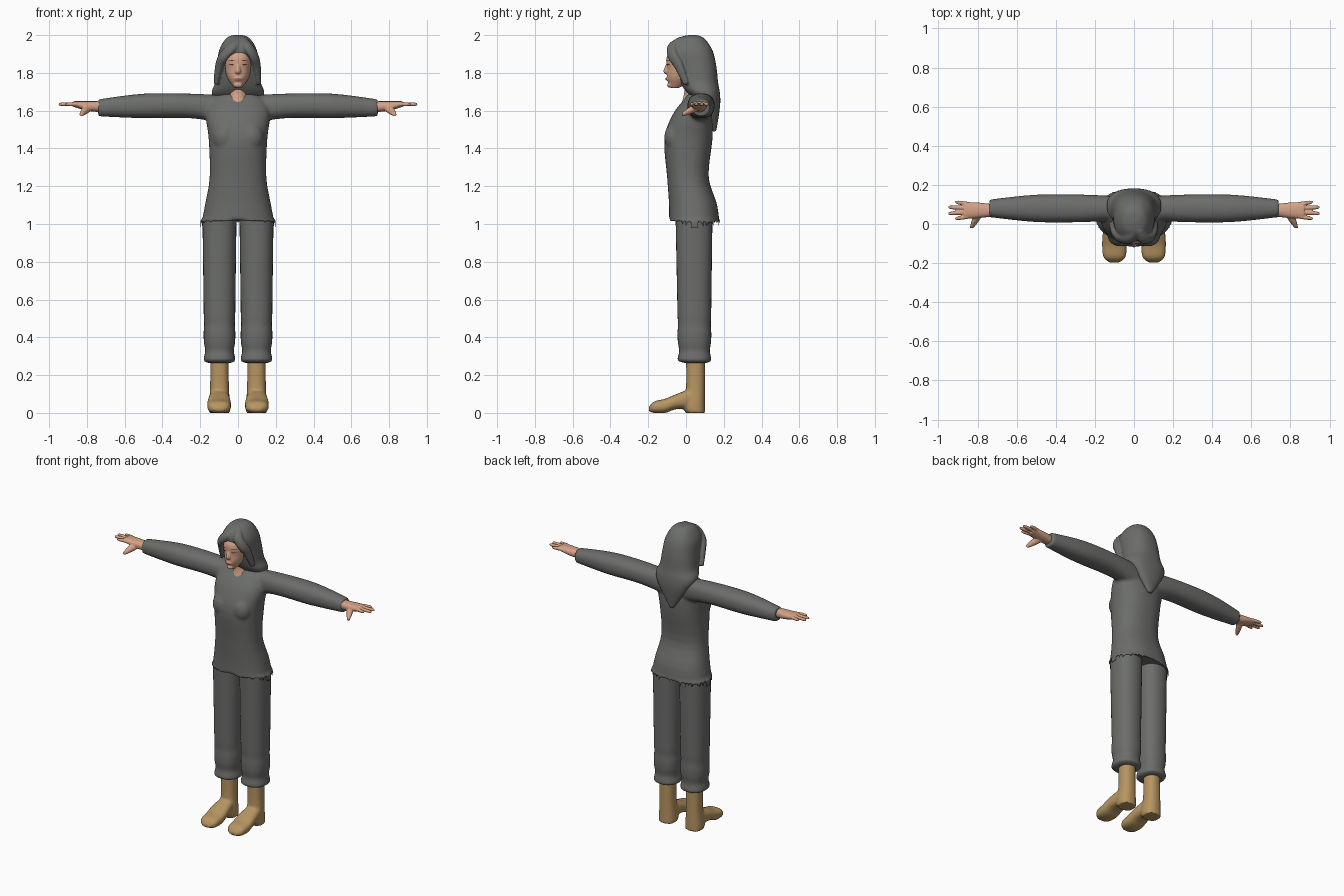
import bpy, bmesh, math
from mathutils import Vector, Matrix
from mathutils.bvhtree import BVHTree

default_cube = bpy.data.objects.get("Cube")
if default_cube:
    bpy.data.objects.remove(default_cube, do_unlink=True)


def material(name, red, green, blue):
    mat = bpy.data.materials.new(name)
    mat.use_nodes = True
    colour = (red, green, blue, 1)
    mat.diffuse_color = colour
    shader = next(n for n in mat.node_tree.nodes if n.type == 'BSDF_PRINCIPLED')
    shader.inputs["Base Color"].default_value = colour
    shader.inputs["Roughness"].default_value = 0.8
    return mat


charcoal = material("charcoal cloth and hair", .15, .155, .147)
skin = material("skin", .66, .36, .24)
tan = material("tan leather", .47, .3, .12)
rose = material("lip rose", .42, .16, .12)
dark = material("dark brown", .06, .04, .035)


def smooth_rows(rows, steps=4):
    """Catmull-Rom interpolation between neighbouring rows."""
    rows = [Vector(row) for row in rows]
    last = len(rows) - 1
    result = []
    for i in range(last):
        start, end = rows[i], rows[i + 1]
        leave = (end - rows[max(i - 1, 0)]) / 2
        arrive = (rows[min(i + 2, last)] - start) / 2
        for k in range(steps):
            t = k / steps
            ease = t * t * (3 - 2 * t)
            result.append(start.lerp(end, ease) + leave * (t * (1 - t) ** 2)
                          - arrive * (t * t * (1 - t)))
    return result + [rows[last]]


def skin_rings(bm, rings):
    """Bridge rings of points, cap both ends and return the first cap."""
    loops = [[bm.verts.new(point) for point in ring] for ring in rings]
    for lower, upper in zip(loops, loops[1:]):
        for i in range(len(lower)):
            bm.faces.new((lower[i - 1], lower[i], upper[i], upper[i - 1]))
    bm.faces.new(loops[-1])
    return bm.faces.new(loops[0])


def loft(bm, rows, along='z', middle=0, lean=0, power=2.3, sides=32):
    """Each row: position along the axis, half width, low edge, high edge."""
    rings = []
    for t, half, low, high in smooth_rows(rows):
        ring = []
        for i in range(sides):
            angle = math.tau * i / sides
            c, s = math.cos(angle), math.sin(angle)
            a = middle + lean * t + half * math.copysign(abs(c) ** (2 / power), c)
            b = (low + high) / 2 + (high - low) / 2 * math.copysign(abs(s) ** (2 / power), s)
            ring.append({'x': (t, a, b), 'y': (a, t, b), 'z': (a, b, t)}[along])
        rings.append(ring)
    return skin_rings(bm, rings)


def hair_lock(bm, rows, sides=16):
    """Flattened strand lying on the head; each row: x, y, z, half width."""
    rows = smooth_rows(rows)
    head_centre = Vector((0, .03, 1.84))
    rings = []
    for i, row in enumerate(rows):
        point = row.to_3d() if len(row) == 3 else Vector(row[:3])
        ahead = rows[min(i + 1, len(rows) - 1)] - rows[max(i - 1, 0)]
        tangent = Vector(ahead[:3])
        side = tangent.cross(point - head_centre).normalized()
        outward = side.cross(tangent).normalized()
        angles = [math.tau * k / sides for k in range(sides)]
        rings.append([point + row[3] * (side * math.cos(angle) + outward * .65 * math.sin(angle))
                      for angle in angles])
    skin_rings(bm, rings)


def blob(bm, centre, size):
    matrix = Matrix.Translation(centre) @ Matrix.Diagonal((*size, 1))
    bmesh.ops.create_uvsphere(bm, u_segments=24, v_segments=14, radius=1, matrix=matrix)


def mirror(bm):
    geometry = bm.verts[:] + bm.edges[:] + bm.faces[:]
    for item in bmesh.ops.duplicate(bm, geom=geometry)["geom"]:
        if isinstance(item, bmesh.types.BMVert):
            item.co.x *= -1


def finish(name, bm, mat, voxel=0, softness=3):
    """Make the object; a voxel size fuses overlapping pieces into one surface."""
    bmesh.ops.recalc_face_normals(bm, faces=bm.faces[:])
    for face in bm.faces:
        face.smooth = True
    mesh = bpy.data.meshes.new(name)
    bm.to_mesh(mesh)
    bm.free()
    mesh.materials.append(mat)
    obj = bpy.data.objects.new(name, mesh)
    bpy.context.scene.collection.objects.link(obj)
    if voxel:
        fuse = obj.modifiers.new("fuse", 'REMESH')
        fuse.mode, fuse.voxel_size, fuse.use_smooth_shade = 'VOXEL', voxel, True
        soften = obj.modifiers.new("soften", 'SMOOTH')
        soften.factor, soften.iterations = .5, softness


# Tunic: sleeves, bust and body fused, with a hollow hem
bm = bmesh.new()
loft(bm, [(.06, .06, 1.53, 1.68), (.25, .07, 1.56, 1.69), (.5, .07, 1.56, 1.69),
          (.74, .045, 1.57, 1.66)], along='x', middle=.08)
blob(bm, (.07, -.06, 1.46), (.065, .055, .075))
mirror(bm)
hem = loft(bm, [(.97, .2, -.09, .18), (1.1, .175, -.09, .165), (1.25, .15, -.1, .12),
                (1.45, .155, -.115, .14), (1.58, .17, -.07, .14),
                (1.66, .14, -.01, .13), (1.69, .08, .01, .12)], sides=48)
bmesh.ops.inset_individual(bm, faces=[hem], thickness=.02)
bmesh.ops.translate(bm, verts=hem.verts[:], vec=(0, 0, .05))
finish("tunic", bm, charcoal, voxel=.009, softness=4)

# Trousers: straight legs with folds gathering towards the cuff
bm = bmesh.new()
leg = []
for k in range(17):
    t = k / 16
    fold = .006 * math.sin(k * 2) * max(0, t * 3 - 2)
    leg.append((1.03 - .75 * t, .09 - .01 * t + fold, .015 * t - .055 - fold, .14 - .01 * t + fold))
leg.append((.265, .06, -.01, .11))
loft(bm, leg, middle=.098)
mirror(bm)
finish("trousers", bm, charcoal)

# Boots: shaft with heel, and a foot with a raised arch
bm = bmesh.new()
loft(bm, [(.3, .048, 0, .1), (.13, .05, 0, .1), (.04, .057, -.02, .1), (0, .055, 0, .1)], middle=.098)
loft(bm, [(.03, .05, .02, .13), (-.05, .06, .02, .1), (-.11, .063, 0, .075),
          (-.17, .056, 0, .06), (-.197, .025, .01, .03)], along='y', middle=.1, power=2.6)
mirror(bm)
finish("boots", bm, tan, voxel=.007)

# Hands: palm, four fanned fingers and a thumb
bm = bmesh.new()
loft(bm, [(.71, .03, 1.59, 1.65), (.8, .04, 1.6, 1.65), (.87, .042, 1.62, 1.65)], along='x', middle=.07)
for k, tip in enumerate((.915, .95, .95, .915)):
    fan = (k - 1.5) * .1
    joints = [(.85, .011), (tip - .02, .01), (tip, .005)]
    loft(bm, [(x, r, 1.634 - r, 1.634 + r) for x, r in joints], along='x',
         middle=.07 + .022 * (k - 1.5) - fan * .85, lean=fan, power=2, sides=12)
loft(bm, [(.07, .025, 1.6, 1.64), (.02, .02, 1.58, 1.62), (-.02, .01, 1.57, 1.59)],
     along='y', middle=.82, lean=-.5, power=2, sides=16)
mirror(bm)
finish("hands", bm, skin, voxel=.004, softness=2)

# Head, neck, nose, mouth and chin
bm = bmesh.new()
loft(bm, [(1.72, .02, -.08, -.04), (1.77, .055, -.1, .06), (1.82, .07, -.1, .1),
          (1.89, .075, -.1, .11), (1.96, .05, -.04, .07)])
loft(bm, [(1.62, .06, -.03, .09), (1.69, .05, -.01, .1), (1.77, .05, -.01, .09)], power=2)
loft(bm, [(1.86, .008, -.1, -.07), (1.81, .017, -.12, -.07), (1.795, .012, -.11, -.07)], power=2, sides=16)
blob(bm, (0, -.093, 1.768), (.023, .014, .012))
blob(bm, (0, -.085, 1.735), (.022, .015, .013))
bmesh.ops.recalc_face_normals(bm, faces=bm.faces[:])
face_surface = BVHTree.FromBMesh(bm)
finish("head_and_neck", bm, skin, voxel=.005, softness=2)


def face_patch(bm, x, z, width, height, tilt):
    """Thin oval laid on the face."""
    sides = 16
    rings = []
    for scale in (.4, .7, 1):
        ring = []
        for k in range(sides):
            angle = math.tau * k / sides
            across = width * scale * math.cos(angle)
            up = height * scale * math.sin(angle) + tilt * across
            hit = face_surface.ray_cast(Vector((x + across, -1, z + up)), Vector((0, 1, 0)))[0]
            ring.append(bm.verts.new(hit - Vector((0, .003, 0))))
        rings.append(ring)
    bm.faces.new(rings[0])
    for inner, outer in zip(rings, rings[1:]):
        for k in range(sides):
            bm.faces.new((inner[k - 1], inner[k], outer[k], outer[k - 1]))


# Painted eyes, eyebrows and lips
for name, height, width, thickness in (("eyes", 1.844, .014, .0035), ("eyebrows", 1.866, .017, .002)):
    bm = bmesh.new()
    for side in (-1, 1):
        face_patch(bm, side * .035, height, width, thickness, tilt=side * .1)
    finish(name, bm, dark)
bm = bmesh.new()
face_patch(bm, 0, 1.768, .02, .006, tilt=0)
finish("lips", bm, rose)

# Long hair tapering to a point behind, with a lock swept to each side of the parting
bm = bmesh.new()
loft(bm, [(2, .03, .01, .06), (1.98, .065, -.05, .1), (1.92, .1, -.09, .14),
          (1.84, .11, -.06, .16), (1.75, .12, -.03, .17), (1.69, .14, .01, .18),
          (1.62, .1, .09, .18), (1.49, .015, .14, .16)], sides=40)
sweep = [(.01, -.03, 1.98, .018), (.04, -.075, 1.94, .03), (.08, -.07, 1.89, .03),
         (.1, -.04, 1.84, .027), (.115, 0, 1.74, .016)]
for side in (-1, 1):
    reach = side - .2
    hair_lock(bm, [(.02 + reach * out, y, z, w) for out, y, z, w in sweep])
finish("hair", bm, charcoal, voxel=.007)
